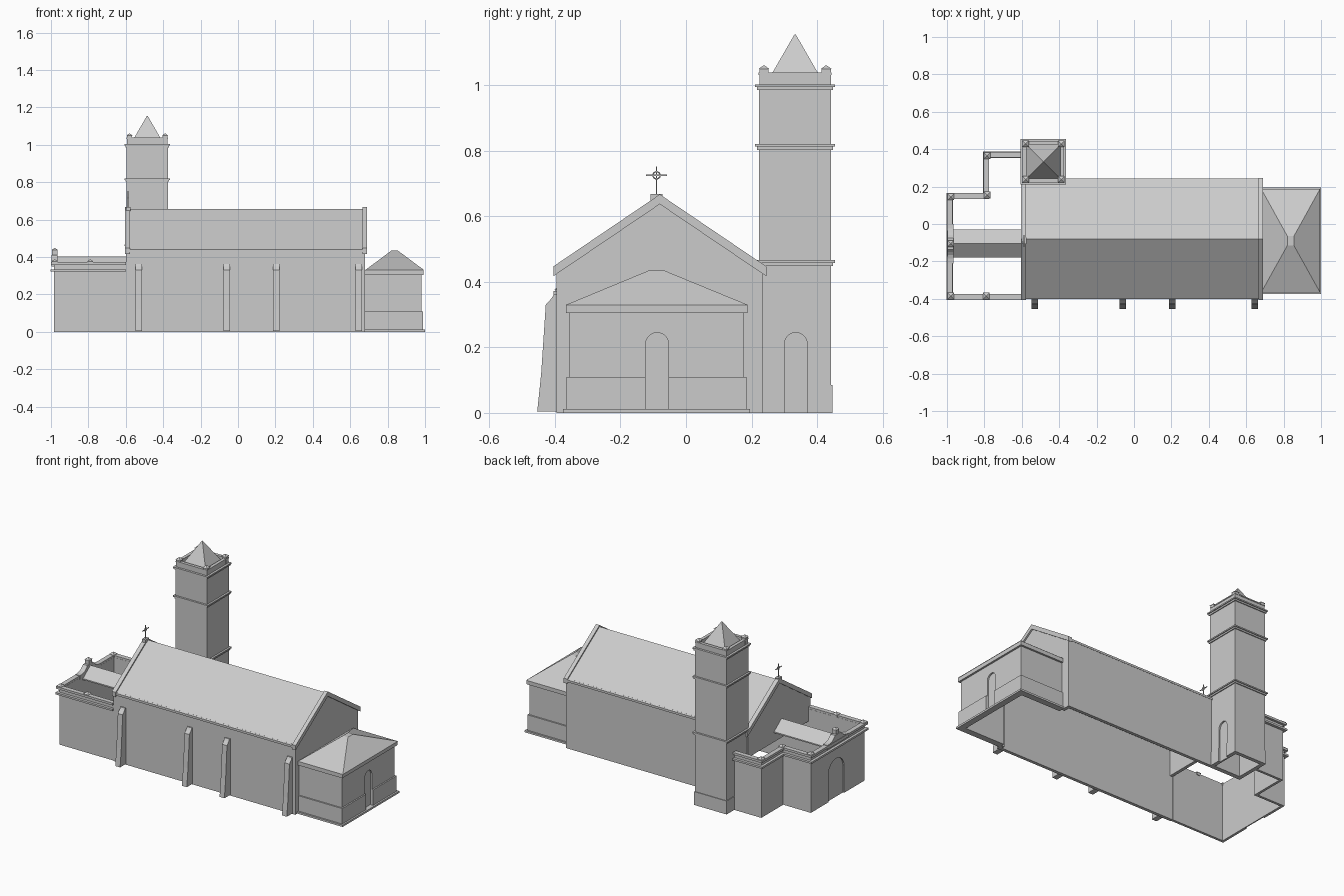
import bpy, bmesh, math

if "Cube" in bpy.data.objects:
    bpy.data.objects.remove(bpy.data.objects["Cube"])

def make(name, bm):
    bmesh.ops.recalc_face_normals(bm, faces=bm.faces[:])
    me = bpy.data.meshes.new(name)
    bm.to_mesh(me)
    bm.free()
    ob = bpy.data.objects.new(name, me)
    bpy.context.collection.objects.link(ob)
    return ob

def apply_mods(ob):
    dg = bpy.context.evaluated_depsgraph_get()
    me = bpy.data.meshes.new_from_object(ob.evaluated_get(dg))
    ob.modifiers.clear()
    ob.data = me

def frustum(name, lo, hi, z0, z1):
    """Box or hip: lo/hi are (x0, x1, y0, y1) rectangles at z0/z1."""
    bm = bmesh.new()
    rings = []
    for (x0, x1, y0, y1), z in ((lo, z0), (hi, z1)):
        rings.append([bm.verts.new((x, y, z)) for x, y in ((x0, y0), (x1, y0), (x1, y1), (x0, y1))])
    for r in rings:
        bm.faces.new(r)
    for i in range(4):
        j = (i + 1) % 4
        bm.faces.new((rings[0][i], rings[0][j], rings[1][j], rings[1][i]))
    return make(name, bm)

def box(name, x0, x1, y0, y1, z0, z1):
    return frustum(name, (x0, x1, y0, y1), (x0, x1, y0, y1), z0, z1)

def prism(name, prof, x0, x1):
    """Extrude a (y, z) profile along x."""
    bm = bmesh.new()
    f = bm.faces.new([bm.verts.new((x0, y, z)) for y, z in prof])
    g = bmesh.ops.extrude_face_region(bm, geom=[f])
    vs = [v for v in g['geom'] if isinstance(v, bmesh.types.BMVert)]
    bmesh.ops.translate(bm, verts=vs, vec=(x1 - x0, 0, 0))
    return make(name, bm)

def wall(name, path, z0, z1, t=0.02, offset=-1, closed=False):
    """Vertical wall along a counter-clockwise path, thickened."""
    me = bpy.data.meshes.new(name)
    n = len(path)
    vs = [(x, y, z0) for x, y in path] + [(x, y, z1) for x, y in path]
    fs = [(i, (i + 1) % n, n + (i + 1) % n, n + i) for i in range(n if closed else n - 1)]
    me.from_pydata(vs, [], fs)
    ob = bpy.data.objects.new(name, me)
    bpy.context.collection.objects.link(ob)
    m = ob.modifiers.new("thick", 'SOLIDIFY')
    m.thickness, m.offset, m.use_even_offset = t, offset, True
    apply_mods(ob)
    return ob

def rect(x0, x1, y0, y1):
    return [(x0, y0), (x1, y0), (x1, y1), (x0, y1)]

def arch(yc, w, z0, z1, n=12):
    r = w / 2
    return [(yc - r, z0), (yc + r, z0)] + [
        (yc + r * math.cos(math.pi * i / n), z1 - r + r * math.sin(math.pi * i / n)) for i in range(n + 1)]

def recess(walls, prof, x0, x1):
    c = prism("door_cutter", prof, x0, x1)
    for w in walls:
        m = w.modifiers.new("door", 'BOOLEAN')
        m.operation, m.object, m.solver = 'DIFFERENCE', c, 'EXACT'
        apply_mods(w)
    bpy.data.objects.remove(c)

def post(name, x, y, z0, z1, r):
    box(name, x - r, x + r, y - r, y + r, z0, z1)
    s = r * 1.25
    frustum(name + "_cap", (x - s, x + s, y - s, y + s),
            (x - .001, x + .001, y - .001, y + .001), z1, z1 + 0.012)

RY = -0.08  # ridge line of the nave

# Nave walls and eaves
wall("nave_south_wall", [(-0.60, -0.395), (0.68, -0.395)], 0, 0.445)
wall("nave_north_wall", [(0.68, 0.235), (-0.60, 0.235)], 0, 0.445)
prism("nave_west_gable", [(-0.395, 0.28), (0.235, 0.28), (0.235, 0.44), (RY, 0.65), (-0.395, 0.44)], -0.60, -0.58)
prism("nave_east_gable", [(-0.395, 0), (-0.355, 0), (-0.355, 0.31), (0.175, 0.31), (0.175, 0), (0.235, 0),
                          (0.235, 0.44), (RY, 0.65), (-0.395, 0.44)], 0.66, 0.68)

# Nave roof and gable copings
def vee(top, eave, t, h=0.325):
    return [(RY - h, eave), (RY, top), (RY + h, eave), (RY + h, eave - t), (RY, top - t), (RY - h, eave - t)]
prism("nave_roof", vee(0.657, 0.44, 0.014, 0.322), -0.58, 0.67)
prism("west_coping", vee(0.667, 0.447, 0.03), -0.605, -0.578)
prism("east_coping", vee(0.667, 0.447, 0.03), 0.665, 0.69)

# Cross on the west gable
CX, CY = -0.588, -0.09
box("cross_pedestal", CX - .012, CX + .012, CY - .018, CY + .018, 0.645, 0.668)
box("cross_upright", CX - .002, CX + .002, CY - .002, CY + .002, 0.665, 0.752)
box("cross_arm", CX - .002, CX + .002, CY - .032, CY + .032, 0.723, 0.727)
bpy.ops.mesh.primitive_torus_add(location=(CX, CY, 0.725), rotation=(0, math.pi / 2, 0), major_radius=0.011,
                                 minor_radius=0.002, major_segments=16, minor_segments=6)
bpy.context.object.name = "cross_ring"

# Buttresses along the south wall
for i, x in enumerate((-0.53, -0.06, 0.205, 0.645)):
    prism(f"buttress_{i}", [(-0.39, 0.005), (-0.454, 0.005), (-0.442, 0.12), (-0.428, 0.33), (-0.41, 0.35),
                            (-0.403, 0.362), (-0.39, 0.362)], x - 0.017, x + 0.017)

# Sacristy at the east end
path = [(0.68, -0.355), (0.98, -0.355), (0.98, 0.175), (0.68, 0.175)]
sac = wall("sacristy_wall", path, 0, 0.31)
skirt = wall("sacristy_plinth", path, 0, 0.11, 0.009, 1)
wall("sacristy_footing", path, 0, 0.012, 0.02, 0.999)
recess([sac, skirt], arch(-0.088, 0.07, 0.012, 0.245), 0.97, 1.02)
wall("sacristy_fascia", path, 0.305, 0.33, 0.024, 0)
frustum("sacristy_roof", (0.68, 0.995, -0.366, 0.188), (0.82, 0.855, -0.115, -0.065), 0.33, 0.434)

# Porch walls with cornice and parapet coping
path = [(-0.60, 0.37), (-0.79, 0.37), (-0.79, 0.15), (-0.985, 0.15), (-0.985, -0.39), (-0.60, -0.39)]
porch = wall("porch_wall", path, 0, 0.36, 0.016)
recess([porch], arch(-0.105, 0.16, 0.0, 0.25), -1.02, -0.976)
wall("porch_cornice", path, 0.322, 0.334, 0.026, 0.3)
wall("porch_coping", path, 0.358, 0.372, 0.03, 0)
for i, (x, y) in enumerate([(-0.98, -0.385), (-0.79, -0.385), (-0.98, 0.145), (-0.785, 0.155), (-0.785, 0.365)]):
    post(f"porch_post_{i}", x, y, 0.36, 0.376, 0.014)

# Curved porch pediment with finial, and the small roof behind it
half = [(0.105, 0.35), (0.105, 0.375), (0.08, 0.377), (0.06, 0.383), (0.045, 0.394), (0.03, 0.41)]
prism("porch_pediment", [(-0.105 + a, z) for a, z in half] + [(-0.105 - a, z) for a, z in reversed(half)],
      -0.998, -0.966)
post("porch_finial", -0.98, -0.105, 0.40, 0.437, 0.014)
prism("porch_roof", [(-0.18, 0.345), (-0.105, 0.402), (-0.03, 0.345), (-0.03, 0.337), (-0.105, 0.394), (-0.18, 0.337)],
      -0.97, -0.60)

# Bell tower
TX, TY = -0.485, 0.333
def ring(h):
    return rect(TX - h, TX + h, TY - h, TY + h)
tw = wall("tower_wall", ring(0.11), 0, 1.0, closed=True)
tp = wall("tower_plinth", ring(0.11), 0, 0.085, 0.004, 1, True)
recess([tw, tp], arch(0.335, 0.07, 0.0, 0.245), TX + 0.1, TX + 0.2)
for i, z in enumerate((0.448, 0.803, 0.985)):
    wall(f"tower_cornice_{i}", ring(0.108), z, z + 0.01, 0.008, 1, True)
    wall(f"tower_cornice_lip_{i}", ring(0.108), z + 0.01, z + 0.018, 0.014, 1, True)
wall("tower_parapet", ring(0.108), 1.0, 1.033, 0.014, -1, True)
wall("tower_parapet_coping", ring(0.111), 1.032, 1.039, 0.02, -1, True)
for i, (x, y) in enumerate(ring(0.095)):
    post(f"tower_pinnacle_{i}", x, y, 1.0, 1.049, 0.014)
frustum("tower_spire", (TX - .1, TX + .1, TY - .1, TY + .1),
        (TX - .002, TX + .002, TY - .002, TY + .002), 0.985, 1.155)
